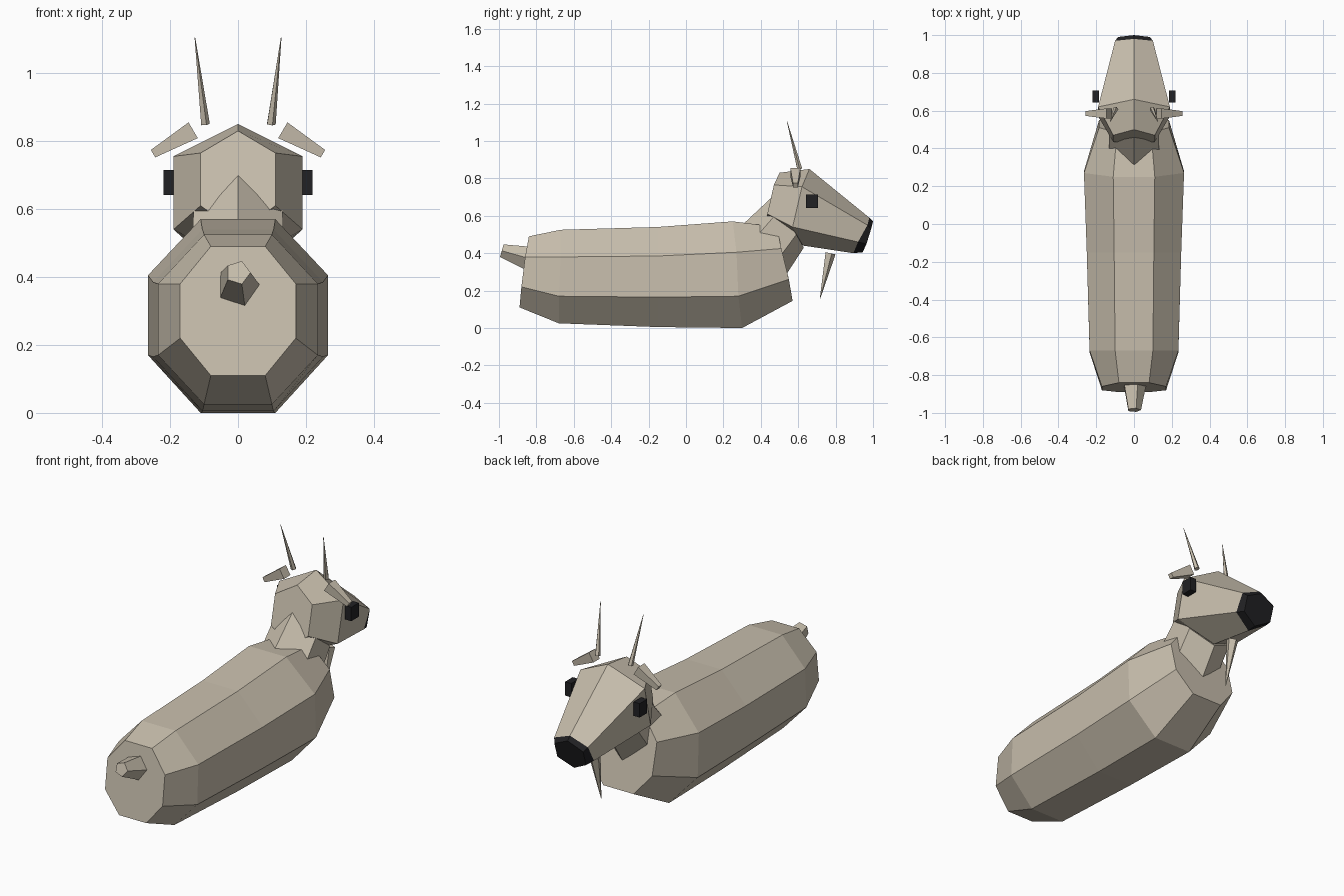
import bpy, bmesh, math
from mathutils import Vector

if "Cube" in bpy.data.objects:
    bpy.data.objects.remove(bpy.data.objects["Cube"])


def material(name, rgb):
    m = bpy.data.materials.new(name)
    m.diffuse_color = (*rgb, 1)
    m.use_nodes = True
    m.node_tree.nodes["Principled BSDF"].inputs["Base Color"].default_value = m.diffuse_color
    return m


HIDE = material("hide", (0.58, 0.52, 0.42))
DARK = material("dark", (0.015, 0.015, 0.017))


def loft(name, rings, mats=(HIDE,), dark_from=None):
    """Skin a list of equal-sized rings, capping both ends."""
    bm = bmesh.new()
    loops = [[bm.verts.new(p) for p in r] for r in rings]
    n = len(loops[0])
    bm.faces.new(loops[0])
    for k, (a, b) in enumerate(zip(loops, loops[1:])):
        for i in range(n):
            j = (i + 1) % n
            f = bm.faces.new((a[i], a[j], b[j], b[i]))
            f.material_index = int(dark_from is not None and k >= dark_from)
    cap = bm.faces.new(loops[-1])
    cap.material_index = int(dark_from is not None)
    bmesh.ops.recalc_face_normals(bm, faces=bm.faces[:])
    me = bpy.data.meshes.new(name)
    bm.to_mesh(me)
    bm.free()
    for m in mats:
        me.materials.append(m)
    ob = bpy.data.objects.new(name, me)
    bpy.context.collection.objects.link(ob)
    return ob


def octagon(*pts):
    """Four (x, y, z) points from top to bottom, mirrored across x."""
    return list(pts) + [(-x, y, z) for x, y, z in reversed(pts)]


def hexagon(top, upper, lower, bottom, w):
    """Point-up hexagon from (y, z) pairs and a half width."""
    return [(0, *top), (w, *upper), (w, *lower),
            (0, *bottom), (-w, *lower), (-w, *upper)]


def taper(name, p0, p1, r0, r1, sides, ref=(1, 0, 0), turn=0.0):
    """Tapered prism between two points."""
    p0, p1, ref = Vector(p0), Vector(p1), Vector(ref)
    d = (p1 - p0).normalized()
    u = (ref - d * ref.dot(d)).normalized()
    w = d.cross(u)
    rings = []
    for p, r in ((p0, r0), (p1, r1)):
        angs = [turn + 2 * math.pi * i / sides for i in range(sides)]
        rings.append([p + r * (math.cos(a) * u + math.sin(a) * w) for a in angs])
    return loft(name, rings)


# Barrel-shaped body
loft("body", [
    octagon((0.08, -0.84, 0.49), (0.17, -0.86, 0.38), (0.17, -0.88, 0.22), (0.08, -0.89, 0.11)),
    octagon((0.10, -0.67, 0.525), (0.235, -0.67, 0.38), (0.235, -0.68, 0.17), (0.10, -0.68, 0.025)),
    octagon((0.105, -0.15, 0.54), (0.25, -0.15, 0.385), (0.25, -0.15, 0.165), (0.105, -0.15, 0.005)),
    octagon((0.11, 0.25, 0.57), (0.265, 0.27, 0.405), (0.265, 0.28, 0.17), (0.11, 0.30, 0.0)),
    octagon((0.09, 0.485, 0.54), (0.185, 0.51, 0.425), (0.185, 0.55, 0.26), (0.09, 0.57, 0.145)),
])

# Neck
loft("neck", [
    hexagon((0.30, 0.55), (0.36, 0.47), (0.45, 0.31), (0.50, 0.23), 0.135),
    hexagon((0.46, 0.70), (0.50, 0.63), (0.59, 0.50), (0.63, 0.43), 0.13),
])

# Head with a dark nose
loft("head", [
    hexagon((0.50, 0.83), (0.47, 0.765), (0.435, 0.61), (0.43, 0.53), 0.11),
    hexagon((0.66, 0.85), (0.62, 0.755), (0.57, 0.54), (0.63, 0.44), 0.19),
    hexagon((0.98, 0.59), (0.97, 0.55), (0.92, 0.46), (0.895, 0.40), 0.10),
    hexagon((1.0, 0.57), (0.99, 0.53), (0.965, 0.45), (0.945, 0.405), 0.085),
], (HIDE, DARK), dark_from=2)

# Tail and beard
taper("tail", (0, -0.85, 0.375), (0, -0.985, 0.413), 0.065, 0.037, 5)
taper("beard", (0, 0.77, 0.40), (0, 0.716, 0.155), 0.03, 0.001, 5, ref=(0, 1, 0))

# Horns, ears and eyes on both sides
for s, side in ((1, "right"), (-1, "left")):
    taper("horn_" + side, (s * 0.097, 0.608, 0.85), (s * 0.127, 0.54, 1.105), 0.014, 0.001, 5)
    taper("ear_" + side, (s * 0.132, 0.585, 0.832), (s * 0.25, 0.585, 0.763),
          0.038, 0.018, 4, ref=(0, 1, 0), turn=math.pi / 4)
    bpy.ops.mesh.primitive_cube_add(size=1, location=(s * 0.202, 0.674, 0.678))
    eye = bpy.context.object
    eye.name = "eye_" + side
    eye.scale = (0.036, 0.064, 0.074)
    eye.data.materials.append(DARK)
